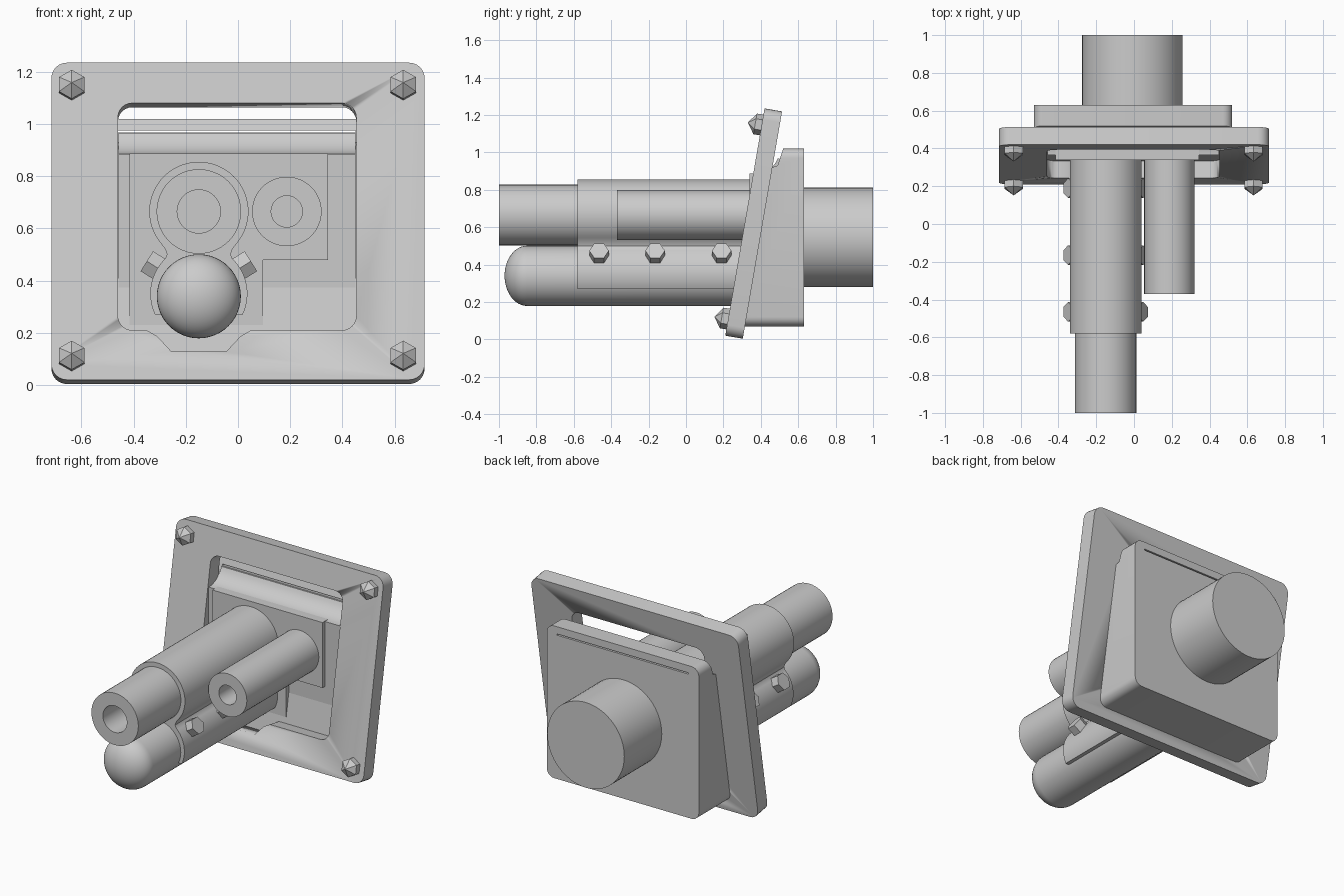
import bpy, bmesh, math
from mathutils import Matrix, Vector

cube = bpy.data.objects.get("Cube")
if cube:
    bpy.data.objects.remove(cube, do_unlink=True)

GREY = (0.6, 0.6, 0.6, 1)
mat = bpy.data.materials.new("plain_grey")
mat.use_nodes = True
mat.diffuse_color = GREY
mat.node_tree.nodes["Principled BSDF"].inputs["Base Color"].default_value = GREY


def finish(name, bm, matrix=None, smooth=True):
    bmesh.ops.remove_doubles(bm, verts=bm.verts, dist=1e-5)
    bmesh.ops.recalc_face_normals(bm, faces=bm.faces)
    if matrix:
        bm.transform(matrix)
    mesh = bpy.data.meshes.new(name)
    bm.to_mesh(mesh)
    bm.free()
    mesh.materials.append(mat)
    obj = bpy.data.objects.new(name, mesh)
    bpy.context.collection.objects.link(obj)
    if smooth:
        bpy.ops.object.select_all(action='DESELECT')
        obj.select_set(True)
        bpy.context.view_layer.objects.active = obj
        bpy.ops.object.shade_smooth_by_angle(angle=math.radians(30))
    return obj


def prism(points, axis, lo, hi):
    """Extrude an outline: (x, z) points along y, or (y, z) points along x."""
    bm = bmesh.new()
    place = (lambda a, b: (a, lo, b)) if axis == 'y' else (lambda a, b: (lo, a, b))
    face = bm.faces.new([bm.verts.new(place(a, b)) for a, b in points])
    ext = bmesh.ops.extrude_face_region(bm, geom=[face])
    verts = [v for v in ext['geom'] if isinstance(v, bmesh.types.BMVert)]
    step = Vector((0, hi - lo, 0)) if axis == 'y' else Vector((hi - lo, 0, 0))
    bmesh.ops.translate(bm, verts=verts, vec=step)
    return bm


def round_edges(bm, direction, radius, pick=lambda mid: True):
    edges = [e for e in bm.edges
             if abs((e.verts[1].co - e.verts[0].co).normalized()[direction]) > 0.99
             and pick((e.verts[0].co + e.verts[1].co) / 2)]
    bmesh.ops.bevel(bm, geom=edges, offset=radius, segments=6, affect='EDGES', profile=0.5)


def lathe(profile, sides):
    """Revolve (radius, y) points about the y axis."""
    bm = bmesh.new()
    verts = [bm.verts.new((0, y, r)) for r, y in profile]
    edges = [bm.edges.new(pair) for pair in zip(verts, verts[1:])]
    bmesh.ops.spin(bm, geom=verts + edges, cent=(0, 0, 0), axis=(0, 1, 0),
                   angle=math.tau, steps=sides, use_duplicate=False)
    return bm


def arc(cx, cz, r, start, end, steps):
    angles = [math.radians(start + (end - start) * i / steps) for i in range(steps + 1)]
    return [(cx + r * math.cos(a), cz + r * math.sin(a)) for a in angles]


def cut(target, cutter):
    cutter.hide_render = True
    mod = target.modifiers.new("opening", 'BOOLEAN')
    mod.operation, mod.solver, mod.object = 'DIFFERENCE', 'EXACT', cutter
    bpy.context.view_layer.objects.active = target
    bpy.ops.object.modifier_apply(modifier=mod.name)
    bpy.data.objects.remove(cutter, do_unlink=True)


# Tilted front plate with a rounded opening
LEAN = math.radians(9.8)
plate_frame = Matrix.Translation((0, 0.21, 0.02)) @ Matrix.Rotation(-LEAN, 4, 'X')
bm = prism([(-0.715, 0), (0.715, 0), (0.715, 1.233), (-0.715, 1.233)], 'y', 0, 0.095)
round_edges(bm, 1, 0.06)
plate = finish("front_plate", bm, plate_frame)
bm = prism([(-0.46, 0.193), (-0.35, 0.193), (-0.31, 0.17), (-0.255, 0.11), (-0.045, 0.11),
            (0.01, 0.17), (0.05, 0.193), (0.453, 0.193), (0.453, 1.076), (-0.46, 1.076)],
           'y', -0.1, 0.2)
round_edges(bm, 1, 0.055, lambda mid: mid.x < -0.4 or mid.x > 0.4)
cut(plate, finish("opening_cutter", bm, plate_frame))

# Corner bolts with pointed heads, square to the plate
for x in (-0.637, 0.633):
    for v in (0.09, 1.143):
        bm = lathe([(0, 0.02), (0.056, 0.02), (0.056, -0.035), (0, -0.075)], 6)
        finish("corner_bolt", bm, plate_frame @ Matrix.Translation((x, 0, v)), False)

# Wedge-shaped housing behind the plate, with a sight slit
bm = prism([(0.312, 0.07), (0.63, 0.07), (0.63, 1.02), (0.52, 1.02), (0.49, 0.93),
            (0.46, 0.92)], 'x', -0.53, 0.52)
round_edges(bm, 1, 0.05)
housing = finish("rear_housing", bm)
bm = prism([(0.3, 0.967), (0.8, 0.967), (0.8, 0.975), (0.3, 0.975)], 'x', -0.46, 0.45)
cut(housing, finish("slit_cutter", bm, smooth=False))

# Inner block filling the opening, with a hollow curved top
curve = arc(0.37, 1.015, 0.13, -90, -22, 8)
bm = prism([(0.365, 0.2), (0.5, 0.2), (0.5, 0.966)] + curve[::-1] + [(0.365, 0.885)],
           'x', -0.458, 0.451)
finish("inner_block", bm)

# Stepped mounting panel
finish("mount_panel", prism([(-0.415, 0.2), (0.095, 0.2), (0.095, 0.48), (0.345, 0.48),
                             (0.345, 0.888), (-0.415, 0.888)], 'y', 0.34, 0.4))

# Rear drum
finish("rear_drum", lathe([(0, 0.6), (0.266, 0.6), (0.266, 1.0), (0, 1.0)], 64),
       Matrix.Translation((-0.008, 0, 0.545)))

# Keyhole-shaped sleeve around the barrel and lower cylinder
GUN_X, BARREL_Z, LOWER_Z = -0.15, 0.665, 0.34
right = arc(0, BARREL_Z, 0.19, 90, -40, 26)
right += [(0.128, 0.52), (0.122, 0.50), (0.128, 0.485)]
right += arc(0, 0.35, 0.186, 42, -25.5, 14)
outline = right + [(-x, z) for x, z in right[:0:-1]]
finish("gun_sleeve", prism([(GUN_X + x, z) for x, z in outline], 'y', -0.58, 0.36))

# Barrel and side tube, both bored
finish("main_barrel", lathe([(0, -0.7), (0.083, -0.7), (0.083, -1.0), (0.162, -1.0),
                             (0.162, -0.5), (0, -0.5)], 48),
       Matrix.Translation((GUN_X, 0, BARREL_Z)))
finish("side_tube", lathe([(0, -0.1), (0.06, -0.1), (0.06, -0.37), (0.133, -0.37),
                           (0.133, 0.36), (0, 0.36)], 48),
       Matrix.Translation((0.187, 0, BARREL_Z)))

# Lower cylinder with a domed nose
dome = [(0.161 * math.sin(t), -0.85 - 0.12 * math.cos(t))
        for t in (math.pi / 2 * i / 12 for i in range(13))]
finish("lower_cylinder", lathe(dome + [(0.161, 0.4), (0, 0.4)], 48),
       Matrix.Translation((GUN_X, 0, LOWER_Z)))

# Hexagonal bolts along both sides of the sleeve
for side in (-1, 1):
    out = Vector((side * math.cos(math.radians(32)), 0, math.sin(math.radians(32))))
    turn = Vector((0, 1, 0)).rotation_difference(out).to_matrix().to_4x4()
    basis = Matrix((Vector((0, 1, 0)).cross(out), out, Vector((0, 1, 0)))).transposed().to_4x4()
    for y in (-0.465, -0.165, 0.19):
        bm = lathe([(0, 0.16), (0.052, 0.16), (0.052, 0.235), (0, 0.235)], 6)
        finish("sleeve_bolt", bm, Matrix.Translation((GUN_X, y, 0.35)) @ basis, False)
